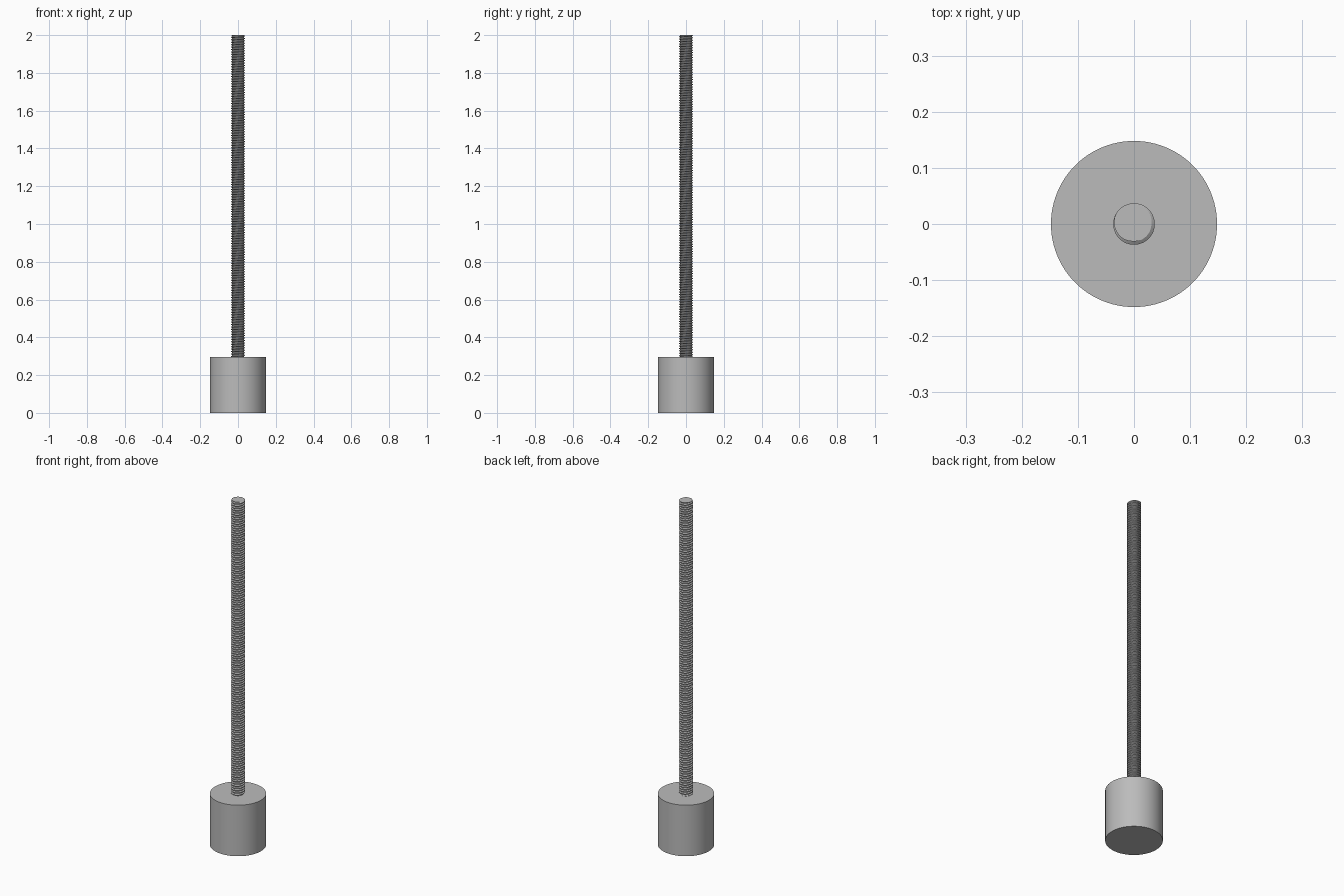
import bpy, bmesh
from math import cos, sin, pi, radians
from mathutils import Vector

cube = bpy.data.objects.get("Cube")
if cube:
    bpy.data.objects.remove(cube, do_unlink=True)

BASE_RADIUS, BASE_TOP, TOP = 0.148, 0.296, 2.0
CREST, ROOT, PITCH = 0.037, 0.031, 0.013
SEGMENTS = 40

steel = bpy.data.materials.new("grey steel")
steel.use_nodes = True
steel.diffuse_color = (0.5, 0.5, 0.5, 1)
steel.node_tree.nodes["Principled BSDF"].inputs["Base Color"].default_value = (0.5, 0.5, 0.5, 1)


def finish(obj):
    obj.data.materials.append(steel)
    bpy.ops.object.select_all(action='DESELECT')
    obj.select_set(True)
    bpy.context.view_layer.objects.active = obj
    bpy.ops.object.shade_smooth_by_angle(angle=radians(30))


# Solid cylindrical base
bpy.ops.mesh.primitive_cylinder_add(vertices=96, radius=BASE_RADIUS, depth=BASE_TOP,
                                    location=(0, 0, BASE_TOP / 2))
base = bpy.context.object
base.name = "cylinder_base"
finish(base)

# Threaded rod: a one-pitch tooth profile swept along a right-handed helix
profile = [(CREST, 0), (CREST, 0.12), (ROOT, 0.44), (ROOT, 0.68), (CREST, 1)]
bm = bmesh.new()
start = BASE_TOP - 3 * PITCH
turns = int((TOP - start) / PITCH) + 3
phase = radians(150) - 2 * pi * (TOP - start) / PITCH
previous = None
for step in range(turns * SEGMENTS + 1):
    turn = step / SEGMENTS
    angle = 2 * pi * (turn - 1) - phase * -1
    row = [bm.verts.new((r * cos(angle), r * sin(angle), start + PITCH * (turn - 1 + h)))
           for r, h in profile]
    if previous:
        for i in range(len(profile) - 1):
            bm.faces.new((previous[i], row[i], row[i + 1], previous[i + 1]))
    previous = row
bmesh.ops.remove_doubles(bm, verts=bm.verts, dist=0.00005)

# Cut the rod level at both ends and cap the cuts
for z, side in ((TOP, 1), (BASE_TOP - 0.01, -1)):
    cut = bmesh.ops.bisect_plane(bm, geom=bm.verts[:] + bm.edges[:] + bm.faces[:], dist=1e-6,
                                 plane_co=Vector((0, 0, z)), plane_no=Vector((0, 0, side)),
                                 clear_outer=True)
    rim = [e for e in cut["geom_cut"] if isinstance(e, bmesh.types.BMEdge)]
    bmesh.ops.edgeloop_fill(bm, edges=rim)
bmesh.ops.recalc_face_normals(bm, faces=bm.faces)

mesh = bpy.data.meshes.new("threaded_rod")
bm.to_mesh(mesh)
bm.free()
rod = bpy.data.objects.new("threaded_rod", mesh)
bpy.context.collection.objects.link(rod)
finish(rod)
